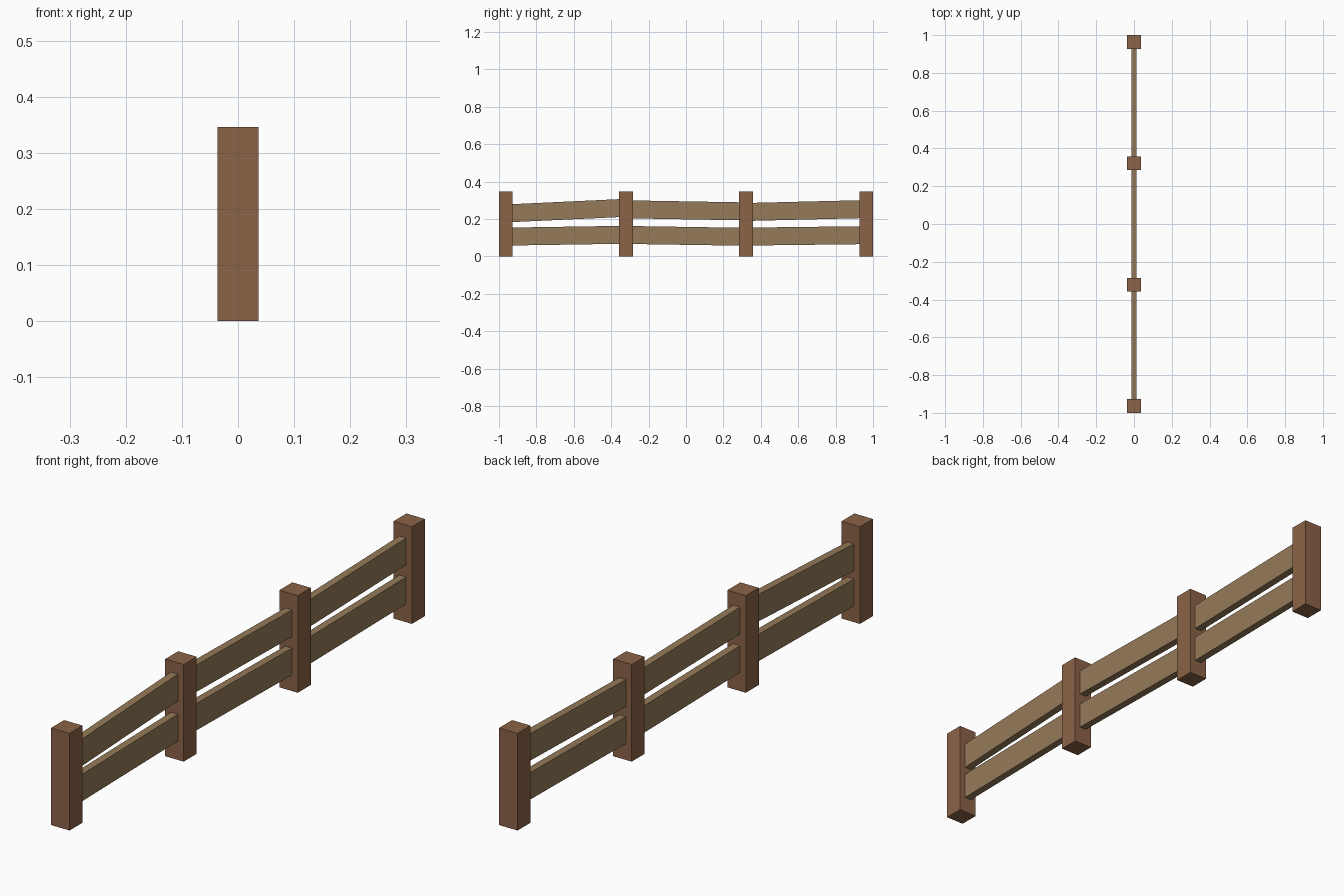
import bpy, bmesh

if "Cube" in bpy.data.objects:
    bpy.data.objects.remove(bpy.data.objects["Cube"])

POST_W, POST_H = 0.073, 0.346
RAIL_T, RAIL_H = 0.027, 0.096
SPACING = (2 - POST_W) / 3
EMBED = 0.004  # rail ends tuck slightly into the posts


def material(name, color):
    mat = bpy.data.materials.new(name)
    mat.diffuse_color = (*color, 1)
    mat.use_nodes = True
    mat.node_tree.nodes["Principled BSDF"].inputs["Base Color"].default_value = mat.diffuse_color
    return mat


post_wood = material("post_wood", (0.26, 0.125, 0.062))
rail_wood = material("rail_wood", (0.30, 0.195, 0.10))


def beam(name, width, y0, y1, z0, z1, height, mat):
    """Box along y with vertical ends; its underside runs from z0 to z1."""
    bm = bmesh.new()
    bmesh.ops.create_cube(bm, size=1)
    for v in bm.verts:
        t = v.co.y + 0.5
        v.co = (v.co.x * width, y0 + (y1 - y0) * t,
                z0 + (z1 - z0) * t + (v.co.z + 0.5) * height)
    mesh = bpy.data.meshes.new(name)
    bm.to_mesh(mesh)
    bm.free()
    mesh.materials.append(mat)
    obj = bpy.data.objects.new(name, mesh)
    bpy.context.collection.objects.link(obj)


# Posts
post_y = [(i - 1.5) * SPACING for i in range(4)]
for i, y in enumerate(post_y):
    beam(f"post_{i + 1}", POST_W, y - POST_W / 2, y + POST_W / 2, 0, 0, POST_H, post_wood)

# Slightly tilted rails: underside height at each end of every bay
rails = {
    "lower_rail": [(0.058, 0.067), (0.066, 0.057), (0.058, 0.065)],
    "upper_rail": [(0.183, 0.210), (0.203, 0.193), (0.190, 0.204)],
}
for name, bays in rails.items():
    for i, (z0, z1) in enumerate(bays):
        beam(f"{name}_{i + 1}", RAIL_T, post_y[i] + POST_W / 2 - EMBED,
             post_y[i + 1] - POST_W / 2 + EMBED, z0, z1, RAIL_H, rail_wood)
